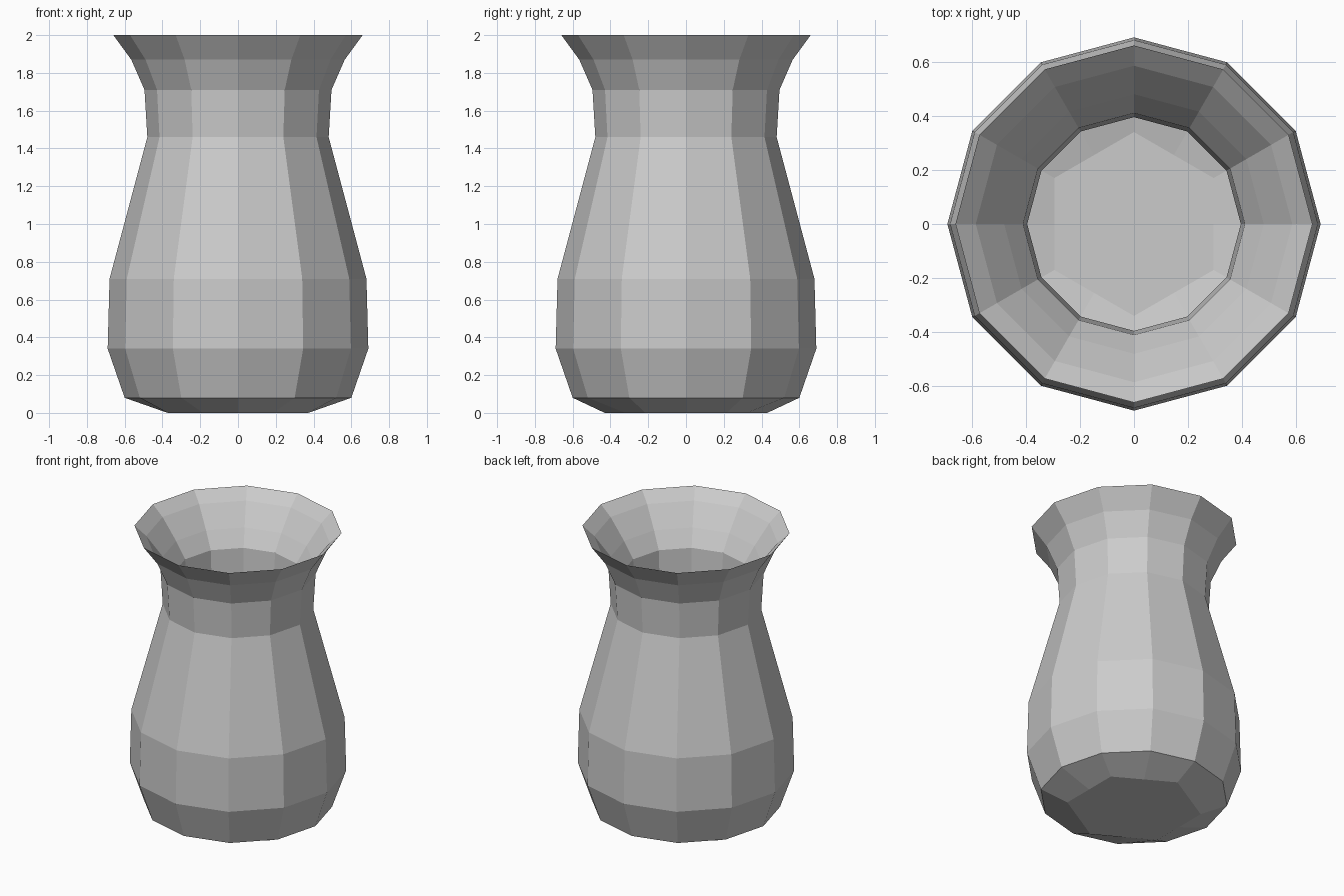
import bpy, bmesh
from math import cos, sin, pi

if "Cube" in bpy.data.objects:
    bpy.data.objects.remove(bpy.data.objects["Cube"])

SIDES = 12
HEX = cos(pi / 6)

# (radius, height, six_sided) from the underside, up the outside, over the rim, down inside
profile = [
    (0.43, 0.00, True), (0.60, 0.08, False), (0.69, 0.34, False),
    (0.68, 0.71, False), (0.48, 1.46, False), (0.495, 1.71, False),
    (0.565, 1.87, False), (0.66, 2.00, False),
    (0.585, 1.93, False), (0.48, 1.79, False), (0.41, 1.68, False),
    (0.395, 1.45, False), (0.595, 0.70, False), (0.60, 0.36, False),
    (0.53, 0.14, False), (0.34, 0.09, True),
]


def ring(bm, radius, z, six_sided):
    """Twelve points; a six-sided ring pulls every other point onto the hexagon edge."""
    verts = []
    for i in range(SIDES):
        r = radius * (HEX if six_sided and i % 2 == 0 else 1)
        a = 2 * pi * i / SIDES
        verts.append(bm.verts.new((r * cos(a), r * sin(a), z)))
    return verts


# Vase: faceted wall with thickness, hexagonal foot and floor
bm = bmesh.new()
rings = [ring(bm, *p) for p in profile]
for low, high in zip(rings, rings[1:]):
    for i in range(SIDES):
        j = (i + 1) % SIDES
        bm.faces.new((low[i], low[j], high[j], high[i]))
bm.faces.new(rings[0][::-1])
bm.faces.new(rings[-1])
bmesh.ops.recalc_face_normals(bm, faces=bm.faces)

mesh = bpy.data.meshes.new("vase")
bm.to_mesh(mesh)
bm.free()
bpy.context.collection.objects.link(bpy.data.objects.new("vase", mesh))
